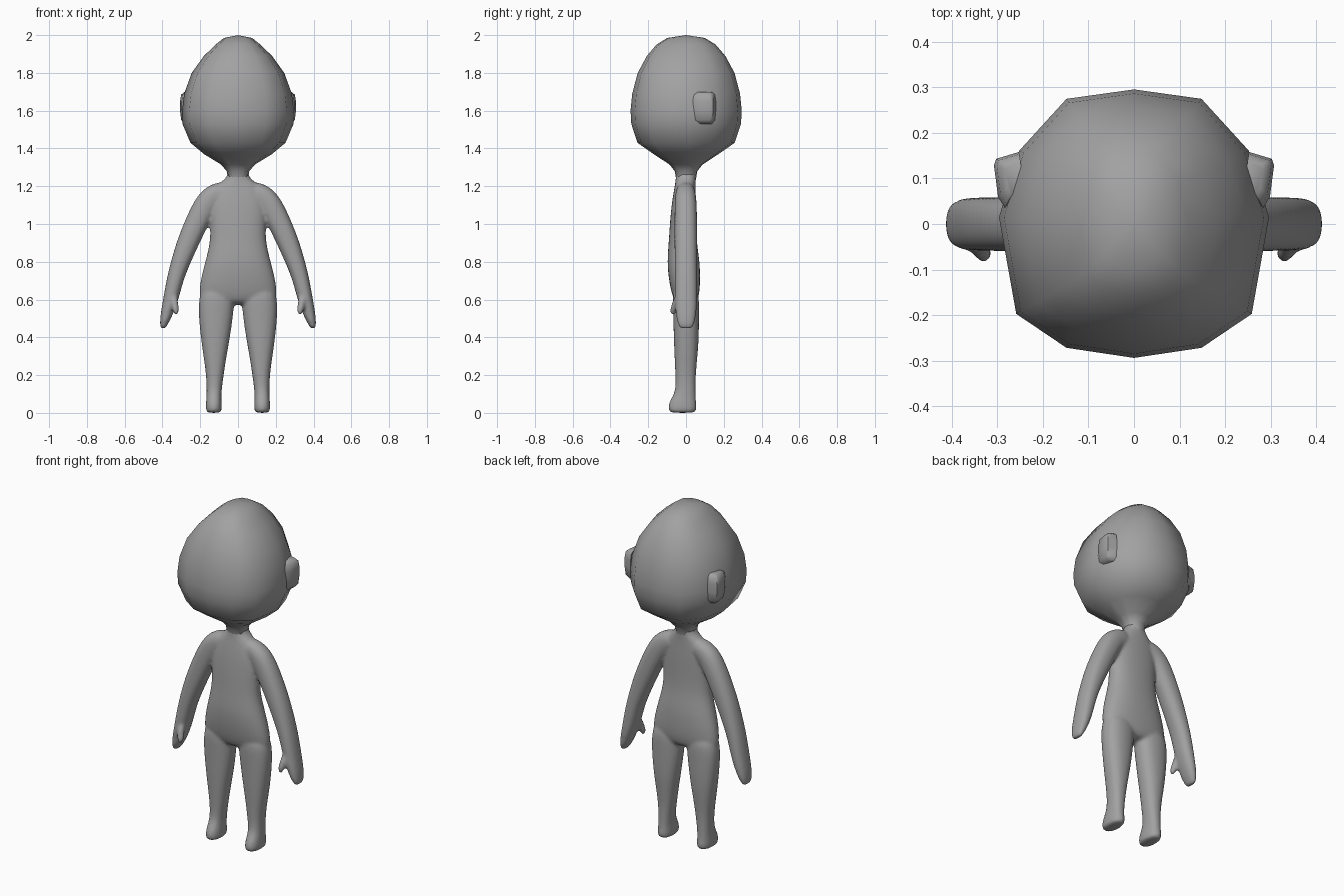
import bpy, bmesh, math
from mathutils import Vector

if "Cube" in bpy.data.objects:
    bpy.data.objects.remove(bpy.data.objects["Cube"])

skin = bpy.data.materials.new("plain grey")
skin.diffuse_color = (0.36, 0.36, 0.36, 1)
skin.use_nodes = True
skin.node_tree.nodes["Principled BSDF"].inputs["Base Color"].default_value = skin.diffuse_color


def finish(bm, name, smooth=True):
    bmesh.ops.recalc_face_normals(bm, faces=bm.faces)
    for f in bm.faces:
        f.smooth = smooth
    mesh = bpy.data.meshes.new(name)
    bm.to_mesh(mesh)
    bm.free()
    mesh.materials.append(skin)
    ob = bpy.data.objects.new(name, mesh)
    bpy.context.collection.objects.link(ob)
    return ob


def bridge(bm, rings, start=True, end=True):
    """Skin a list of point rings, with optional end caps."""
    vs = [[bm.verts.new(p) for p in r] for r in rings]
    n = len(vs[0])
    for a, b in zip(vs, vs[1:]):
        for i in range(n):
            j = (i + 1) % n
            bm.faces.new((a[i], a[j], b[j], b[i]))
    if start:
        bm.faces.new(vs[0])
    if end:
        bm.faces.new(vs[-1])
    return vs


def limb(bm, secs, side=1, n=16, power=2.3):
    """Loft of rounded sections (x, z, half width, front y, back y)."""
    pts = [Vector((s[0], 0, s[1])) for s in secs]
    rings = []
    for k, (x, z, w, yf, yb) in enumerate(secs):
        t = (pts[min(k + 1, len(pts) - 1)] - pts[max(k - 1, 0)]).normalized()
        across = Vector((-t.z, 0, t.x))
        ring = []
        for i in range(n):
            a = 2 * math.pi * i / n
            c, s = math.cos(a), math.sin(a)
            u = math.copysign(abs(c) ** (2 / power), c) * w
            v = math.copysign(abs(s) ** (2 / power), s) * (yb - yf) / 2
            p = pts[k] + across * u
            ring.append((p.x * side, (yf + yb) / 2 + v, p.z))
        rings.append(ring)
    bridge(bm, rings)


# Body: torso, legs, arms and thumbs fused into one smooth skin
torso = [(0, 1.30, .052, -.052, .055), (0, 1.25, .055, -.055, .055),
         (0, 1.225, .09, -.056, .052), (0, 1.18, .14, -.065, .052),
         (0, 1.10, .155, -.078, .055), (0, 1.0, .15, -.087, .055),
         (0, .9, .15, -.093, .058), (0, .8, .177, -.102, .075),
         (0, .7, .204, -.092, .077), (0, .62, .212, -.075, .072),
         (0, .57, .20, -.05, .05)]
leg = [(.105, .68, .09, -.075, .07), (.117, .56, .099, -.07, .07),
       (.12, .4, .079, -.066, .07), (.122, .3, .062, -.062, .062),
       (.122, .2, .047, -.057, .052), (.127, .11, .039, -.056, .052),
       (.128, .065, .041, -.088, .054), (.128, .03, .044, -.096, .058),
       (.128, .008, .041, -.092, .055), (.128, 0, .034, -.08, .045)]
arm = [(.06, 1.175, .05, -.05, .045), (.10, 1.165, .06, -.055, .05),
       (.15, 1.135, .066, -.06, .056), (.20, 1.05, .064, -.062, .06),
       (.265, .905, .059, -.062, .06), (.30, .81, .052, -.061, .06),
       (.332, .715, .045, -.06, .06), (.356, .60, .041, -.06, .06),
       (.382, .51, .031, -.055, .055), (.395, .465, .019, -.043, .043),
       (.400, .445, .012, -.032, .032)]
thumb = [(.345, .64, .022, -.05, -.01), (.337, .58, .023, -.078, -.03),
         (.330, .545, .019, -.086, -.045), (.325, .517, .011, -.083, -.058)]
bm = bmesh.new()
limb(bm, torso)
for side in (1, -1):
    limb(bm, leg, side)
    limb(bm, arm, side)
    limb(bm, thumb, side, 10, 2)
body = finish(bm, "body")
sub = body.modifiers.new("round", 'SUBSURF')
sub.levels = sub.render_levels = 2
fuse = body.modifiers.new("fuse", 'REMESH')
fuse.mode = 'VOXEL'
fuse.voxel_size = 0.009
fuse.use_smooth_shade = True
soft = body.modifiers.new("soften", 'SMOOTH')
soft.factor = 0.5
soft.iterations = 6

# Head: twelve-sided outline scaled up through the height
half = [(0, -.995), (.5, -.92), (.872, -.668), (1, .05), (.85, .545), (.5, .93), (0, 1)]
outline = half + [(-x, y) for x, y in half[-2:0:-1]]
levels = [(1.24, .053, .053), (1.28, .06, .06), (1.315, .09, .088),
          (1.37, .18, .172), (1.43, .252, .258), (1.53, .294, .291),
          (1.6, .296, .295), (1.69, .285, .286), (1.8, .245, .257),
          (1.89, .18, .208), (1.95, .118, .157), (1.985, .075, .10)]
bm = bmesh.new()
vs = bridge(bm, [[(x * rx, y * ry, z) for x, y in outline] for z, rx, ry in levels],
            start=False, end=False)
crown = bm.verts.new((0, 0, 2.0))
for i in range(12):
    bm.faces.new((vs[-1][i], vs[-1][(i + 1) % 12], crown))
finish(bm, "head")

# Ears: small wedges flaring out toward the back
wedge = [(.24, .06), (.283, .035), (.298, .06), (.307, .128), (.302, .143), (.252, .158)]
root = (.245, .11)
for side, name in ((1, "ear_left"), (-1, "ear_right")):
    bm = bmesh.new()
    bridge(bm, [[((root[0] + (x - root[0]) * s) * side, root[1] + (y - root[1]) * s, z)
                 for x, y in wedge]
                for z, s in ((1.53, .6), (1.55, .9), (1.6, 1), (1.65, 1), (1.685, .9), (1.70, .6))])
    ear = finish(bm, name)
    bpy.ops.object.select_all(action='DESELECT')
    ear.select_set(True)
    bpy.context.view_layer.objects.active = ear
    bpy.ops.object.shade_smooth_by_angle(angle=math.radians(50))
